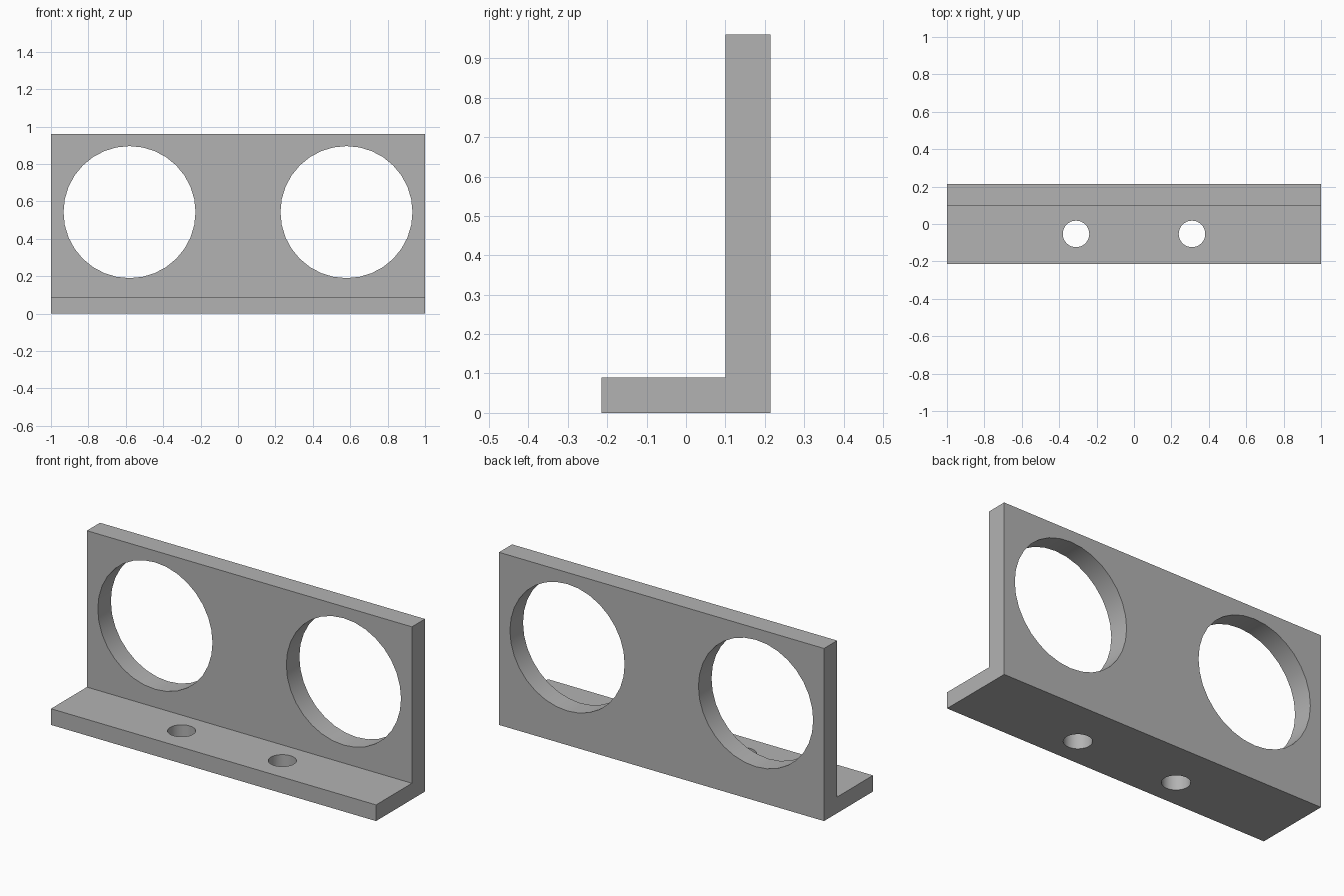
import bpy
import bmesh
from math import radians

if "Cube" in bpy.data.objects:
    bpy.data.objects.remove(bpy.data.objects["Cube"], do_unlink=True)

grey = bpy.data.materials.new("plain grey")
grey.use_nodes = True
colour = (0.45, 0.45, 0.45, 1)
grey.diffuse_color = colour
grey.node_tree.nodes["Principled BSDF"].inputs["Base Color"].default_value = colour

# L-shaped bracket: side profile extruded along x
profile = [(-0.215, 0), (0.215, 0), (0.215, 0.96),
           (0.1, 0.96), (0.1, 0.09), (-0.215, 0.09)]
bm = bmesh.new()
face = bm.faces.new([bm.verts.new((-1, y, z)) for y, z in profile])
side = bmesh.ops.extrude_face_region(bm, geom=[face])
moved = [v for v in side["geom"] if isinstance(v, bmesh.types.BMVert)]
bmesh.ops.translate(bm, verts=moved, vec=(2, 0, 0))
bmesh.ops.recalc_face_normals(bm, faces=bm.faces)
mesh = bpy.data.meshes.new("bracket")
bm.to_mesh(mesh)
bm.free()
mesh.materials.append(grey)
bracket = bpy.data.objects.new("bracket", mesh)
bpy.context.collection.objects.link(bracket)


def drill(name, location, radius, depth, tilt=0):
    """Cut a round hole through the bracket."""
    bpy.ops.mesh.primitive_cylinder_add(vertices=32, radius=radius, depth=depth,
                                        location=location, rotation=(tilt, 0, 0))
    cutter = bpy.context.object
    cutter.name = name
    cutter.hide_render = True
    cutter.data.materials.append(grey)
    cut = bracket.modifiers.new(name, "BOOLEAN")
    cut.operation = "DIFFERENCE"
    cut.solver = "EXACT"
    cut.object = cutter
    bpy.context.view_layer.objects.active = bracket
    bpy.ops.object.modifier_apply(modifier=cut.name)
    bpy.data.objects.remove(cutter, do_unlink=True)


# Large wall openings and small base screw holes, mirrored in x
for s in (-1, 1):
    drill("wall_opening", (s * 0.58, 0.16, 0.543), 0.353, 0.3, radians(90))
    drill("screw_hole", (s * 0.31, -0.053, 0.045), 0.071, 0.3)

# Smooth hole walls, sharp edges
bpy.ops.object.select_all(action="DESELECT")
bracket.select_set(True)
bpy.context.view_layer.objects.active = bracket
bpy.ops.object.shade_smooth_by_angle(angle=radians(30))
